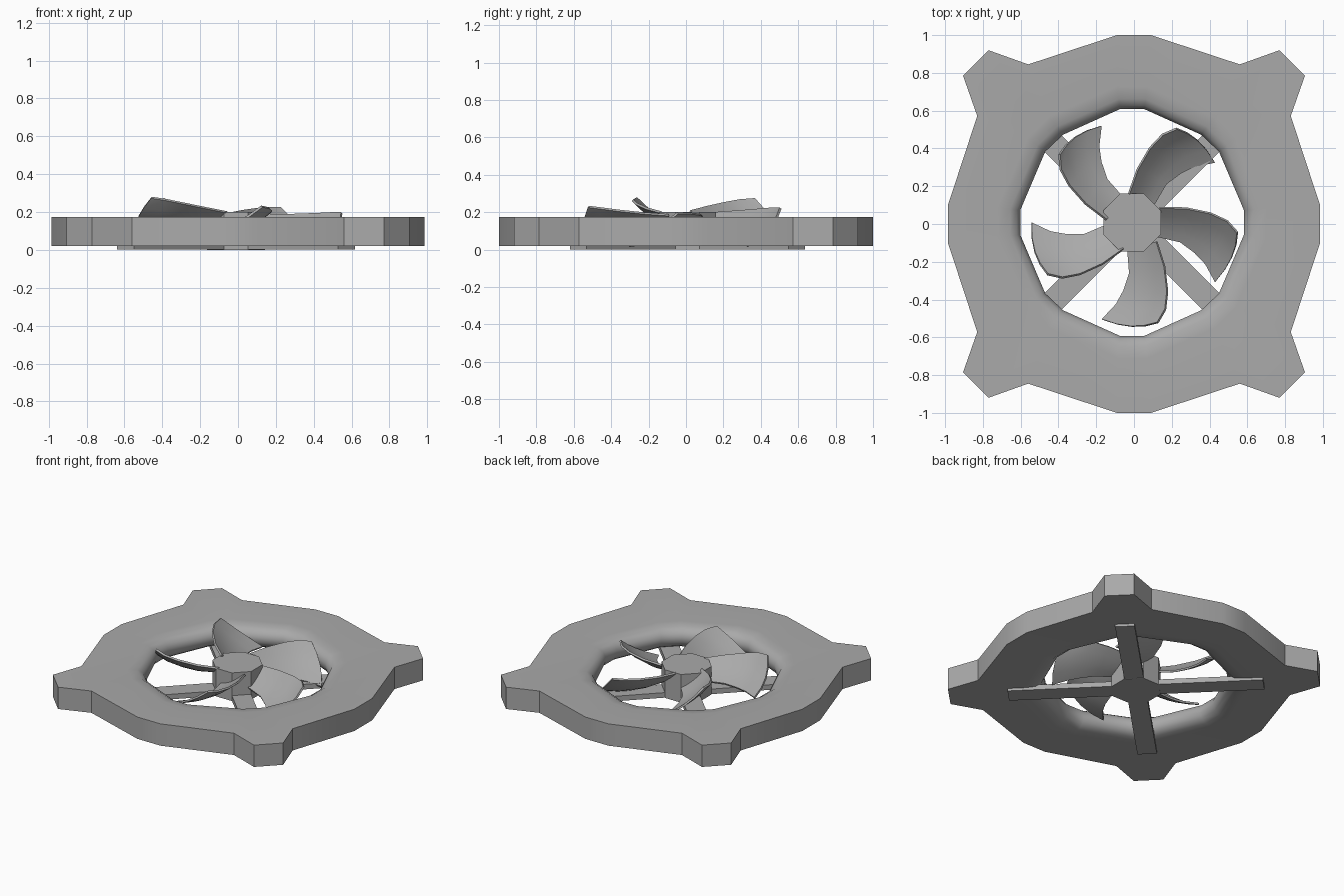
import bpy, bmesh, math
from mathutils import Vector, Matrix

if "Cube" in bpy.data.objects:
    bpy.data.objects.remove(bpy.data.objects["Cube"])

GREY = (0.4, 0.4, 0.4, 1)
mat = bpy.data.materials.new("plain grey")
mat.use_nodes = True
mat.diffuse_color = GREY
mat.node_tree.nodes["Principled BSDF"].inputs["Base Color"].default_value = GREY

CX, CY = -0.01, 0.008   # fan axis


def finish(name, bm, angle=30):
    bmesh.ops.remove_doubles(bm, verts=bm.verts[:], dist=1e-5)
    bmesh.ops.recalc_face_normals(bm, faces=bm.faces[:])
    mesh = bpy.data.meshes.new(name)
    bm.to_mesh(mesh)
    bm.free()
    obj = bpy.data.objects.new(name, mesh)
    bpy.context.collection.objects.link(obj)
    mesh.materials.append(mat)
    bpy.ops.object.select_all(action="DESELECT")
    obj.select_set(True)
    bpy.context.view_layer.objects.active = obj
    bpy.ops.object.shade_smooth_by_angle(angle=math.radians(angle))
    return obj


def four_way(quarter):
    """Mirror a clockwise quarter outline into a full loop."""
    right = quarter + [(x, -y) for x, y in reversed(quarter)]
    return right + [(-x, y) for x, y in reversed(right)]


def skin(bm, rings, close=False):
    n = len(rings[0])
    loops = [[bm.verts.new(p) for p in ring] for ring in rings]
    pairs = list(zip(loops, loops[1:] + loops[:1])) if close else list(zip(loops, loops[1:]))
    for a, b in pairs:
        for i in range(n):
            j = (i + 1) % n
            bm.faces.new((a[i], a[j], b[j], b[i]))
    return loops


# Frame: four-eared plate with a softly rounded hole
TOP, BOTTOM = 0.175, 0.02
outer = four_way([(0.09, 1.0), (0.56, 0.845), (0.77, 0.92),
                  (0.905, 0.785), (0.83, 0.572), (0.985, 0.10)])
h = [(0.065, 0.6), (0.365, 0.465), (0.46, 0.375), (0.592, 0.065)]
hole = four_way([h[0], h[1], h[1], h[2], h[2], h[3]])
lip = [(1.2, 0), (1.09, 0.006), (1.03, 0.028), (1.0, 0.06)]


def hole_ring(scale, z):
    return [(CX + x * scale, CY + y * scale, z) for x, y in hole]


rings = [[(x, y, BOTTOM) for x, y in outer], [(x, y, TOP) for x, y in outer]]
rings += [hole_ring(s, TOP - d) for s, d in lip]
rings += [hole_ring(s, BOTTOM + d) for s, d in reversed(lip)]
bm = bmesh.new()
skin(bm, rings, close=True)
finish("frame", bm)

# Hub: octagonal prism
bm = bmesh.new()
bmesh.ops.create_cone(bm, cap_ends=True, segments=8, radius1=0.165, radius2=0.165, depth=0.2,
                      matrix=Matrix.Translation((CX, CY, 0.1)) @ Matrix.Rotation(math.pi / 8, 4, "Z"))
finish("hub", bm)

# Struts: four flat bars under the frame
for k in range(4):
    bm = bmesh.new()
    bmesh.ops.create_cube(bm, size=1, matrix=Matrix.Translation((CX, CY, 0.02))
                          @ Matrix.Rotation(math.radians(45 + 90 * k), 4, "Z")
                          @ Matrix.Translation((0.475, 0, 0)) @ Matrix.Diagonal((0.7, 0.126, 0.036, 1)))
    finish(f"strut_{k + 1}", bm)

# Blades: leading and trailing edge from root to tip
lead = [(0.13, 0.085, 0.19), (0.27, 0.085, 0.203), (0.4, 0.06, 0.218),
        (0.49, 0.02, 0.23), (0.545, -0.04, 0.236)]
trail = [(0.13, -0.07, 0.09), (0.25, -0.095, 0.075), (0.33, -0.15, 0.065),
         (0.39, -0.21, 0.057), (0.445, -0.305, 0.05)]
STEPS = 4


def blade_point(a, b, row, t):
    p = Vector(a).lerp(Vector(b), t)
    bow = 4 * t * (1 - t)
    p.z -= 0.012 * bow
    p.x += 0.03 * bow * row / (len(lead) - 1)
    return p


tilt = Matrix.Rotation(math.radians(4.6), 4, "Y")
for k in range(5):
    bm = bmesh.new()
    turn = Matrix.Translation((CX, CY, 0)) @ tilt @ Matrix.Rotation(math.radians(72 * k - 1), 4, "Z")
    grid = [[bm.verts.new(turn @ blade_point(a, b, r, s / STEPS)) for s in range(STEPS + 1)]
            for r, (a, b) in enumerate(zip(lead, trail))]
    for r in range(len(grid) - 1):
        for s in range(STEPS):
            bm.faces.new((grid[r][s], grid[r][s + 1], grid[r + 1][s + 1], grid[r + 1][s]))
    bmesh.ops.recalc_face_normals(bm, faces=bm.faces[:])
    bmesh.ops.solidify(bm, geom=bm.faces[:], thickness=0.013)
    finish(f"blade_{k + 1}", bm, 40)
